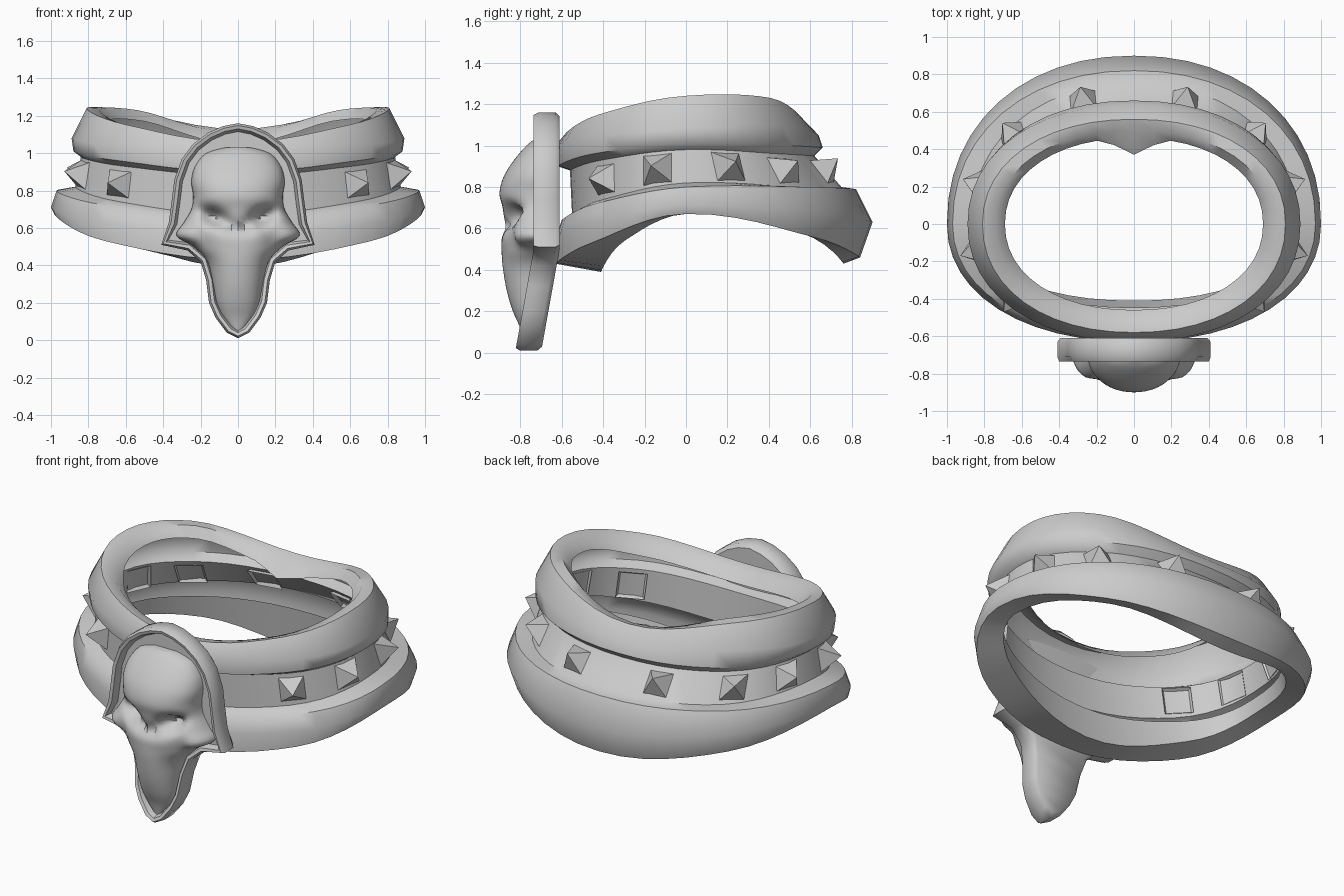
import bpy, math
from mathutils import Vector

if "Cube" in bpy.data.objects:
    bpy.data.objects.remove(bpy.data.objects["Cube"])

grey = bpy.data.materials.new("plain grey")
grey.diffuse_color = (0.6, 0.6, 0.6, 1)
grey.use_nodes = True
grey.node_tree.nodes["Principled BSDF"].inputs["Base Color"].default_value = grey.diffuse_color


def make(name, verts, faces, angle=40):
    me = bpy.data.meshes.new(name)
    me.from_pydata([tuple(v) for v in verts], [], faces)
    me.materials.append(grey)
    ob = bpy.data.objects.new(name, me)
    bpy.context.collection.objects.link(ob)
    bpy.ops.object.select_all(action='DESELECT')
    ob.select_set(True)
    bpy.context.view_layer.objects.active = ob
    bpy.ops.object.mode_set(mode='EDIT')
    bpy.ops.mesh.select_all(action='SELECT')
    bpy.ops.mesh.normals_make_consistent(inside=False)
    bpy.ops.object.mode_set(mode='OBJECT')
    bpy.ops.object.shade_smooth_by_angle(angle=math.radians(angle))
    return ob


def curve(vals, f):
    """Smooth interpolation through evenly spaced values, f from 0 to 1."""
    s = f * (len(vals) - 1)
    i = min(int(s), len(vals) - 2)
    t = s - i
    b, c = vals[i], vals[i + 1]
    a = vals[i - 1] if i else c
    d = vals[i + 2] if i + 2 < len(vals) else b
    return b + 0.5 * t * (c - a + t * (2*a - 5*b + 4*c - d + t * (3*(b - c) + d - a)))


# Belt rings, lip to underside: half width, front y, back y, z from front to back
RINGS = [
    (.69, .46, .46, .99, 1.06, 1.17, 1.17, 1.05),
    (.74, .52, .50, 1.05, 1.13, 1.23, 1.23, 1.11),
    (.81, .58, .56, 1.06, 1.15, 1.24, 1.23, 1.13),
    (.89, .63, .64, 1.00, 1.04, 1.08, 1.10, 1.05),
    (.88, .62, .66, .90, .96, 1.01, 1.00, .99),
    (.84, .56, .62, .88, .93, .98, .96, .95),
    (.87, .55, .75, .67, .74, .82, .80, .80),
    (.97, .60, .82, .64, .72, .80, .80, .79),
    (1.0, .63, .90, .55, .63, .71, .68, .63),
    (.98, .63, .84, .43, .53, .67, .56, .46),
    (.86, .41, .76, .39, .54, .67, .58, .43),
    (.85, .45, .72, .60, .68, .76, .72, .70)]


def ring_point(r, t):
    s, c = math.sin(t), math.cos(t)
    e = 2 / 2.15
    x = r[0] * math.copysign(abs(s) ** e, s)
    y = -math.copysign(abs(c) ** e, c) * (r[1] if c > 0 else r[2])
    f = abs((t + math.pi) % (2 * math.pi) - math.pi) / math.pi
    return Vector((x, y, curve(r[3:], f)))


N = 48
verts, faces = [], []
for k, r in enumerate(RINGS):
    for j in range(N):
        p = ring_point(r, 2 * math.pi * j / N)
        if k == 0 and p.y > 0:      # pointed notch at the back of the lip
            p.y -= 0.09 * max(0, 1 - abs(p.x) / 0.17)
        verts.append(p)
for k in range(len(RINGS) - 1):
    for j in range(N):
        a, b = k * N + j, k * N + (j + 1) % N
        faces.append((a, b, b + N, a + N))
make("belt", verts, faces, 50)

# Square pointed studs in the groove
for n, deg in enumerate((47, 106, 77, 132, 163)):
    for side in (1, -1):
        t = math.radians(deg) * side
        hi, lo = ring_point(RINGS[5], t), ring_point(RINGS[6], t)
        mid = (hi + lo) / 2
        along = ring_point(RINGS[5], t + .03) - ring_point(RINGS[5], t - .03)
        along.normalize()
        up = (hi - lo).normalized()
        out = along.cross(up)
        if out.x * mid.x + out.y * mid.y < 0:
            out = -out
        out.normalize()
        base = [mid - out * .02 + along * (.08 * u) + up * (.08 * v)
                for u, v in ((-1, -1), (1, -1), (1, 1), (-1, 1))]
        make("stud", base + [mid + out * .10],
             [(0, 1, 4), (1, 2, 4), (2, 3, 4), (3, 0, 4)], 20)

# Emblem backplate: half outline, mirrored, with raised rim and recessed field
half = [(0, 1.16), (.08, 1.145), (.16, 1.11), (.24, 1.05), (.30, .97), (.34, .86),
        (.355, .74), (.37, .63), (.41, .51), (.27, .48), (.20, .42), (.17, .32),
        (.155, .20), (.12, .12), (.06, .04), (0, .01)]
outline = half + [(-x, z) for x, z in half[-2:0:-1]]
M = len(outline)


def inset(d):
    res = []
    for i, (x, z) in enumerate(outline):
        (ax, az), (bx, bz) = outline[i - 1], outline[(i + 1) % M]
        n = Vector((az - bz, bx - ax)).normalized()
        res.append((x - n.x * d, z - n.y * d))
    return res


def shift(z):
    return -0.09 * min(1, max(0, (.5 - z) / .5))


flip = 1 if inset(.02)[0][1] < 1.16 else -1
verts, faces = [], []
layers = [(.02, -.61), (0, -.63), (0, -.71), (.012, -.735), (.03, -.73), (.045, -.69)]
for d, y in layers:
    verts += [(x, y + shift(z), z) for x, z in inset(d * flip)]
for k in range(len(layers) - 1):
    for i in range(M):
        a, b = k * M + i, k * M + (i + 1) % M
        faces.append((a, b, b + M, a + M))
for off in (0, (len(layers) - 1) * M):
    for i in range(len(half) - 1):       # strips joining left and right sides
        q = [off + i, off + i + 1, off + (M - i - 1) % M, off + (M - i) % M]
        q = list(dict.fromkeys(q))
        if len(q) > 2:
            faces.append(q)
make("emblem_plate", verts, faces, 45)

# Skull: stacked half sections (z, half width, front y)
SKULL = [(1.03, .07, -.73), (1.0, .17, -.77), (.93, .23, -.83), (.85, .25, -.88),
         (.77, .24, -.90), (.70, .25, -.885), (.63, .29, -.88), (.56, .33, -.89),
         (.50, .24, -.89), (.42, .165, -.885), (.30, .135, -.865), (.20, .115, -.835),
         (.12, .08, -.80), (.05, .025, -.78)]
ROWS, COLS = 52, 28
verts, faces = [], []
for i in range(ROWS + 1):
    z, w, yf = (curve([r[c] for r in SKULL], i / ROWS) for c in range(3))
    yb = -.67 + shift(z)
    for j in range(COLS + 1):
        u = math.pi * (j / COLS - .5)
        x = w * math.sin(u)
        y = yb + (yf - yb) * math.cos(u) ** .75
        # slanted eye sockets, nose hollow and side hollows under the brow
        ax = abs(x)
        ez = z - (.66 + .25 * (ax - .13))
        y += .11 * math.exp(-((ax - .13) / .065) ** 2 - (ez / .045) ** 2)
        y += .05 * math.exp(-((ax - .025) / .02) ** 2 - ((z - .60) / .035) ** 2)
        y += .03 * math.exp(-((ax - .19) / .05) ** 2 - ((z - .55) / .06) ** 2)
        verts.append((x, min(y, yb), z) if y < yb else (x, yb, z))
W = COLS + 1
for i in range(ROWS):
    for j in range(COLS):
        a = i * W + j
        faces.append((a, a + 1, a + 1 + W, a + W))
faces += [tuple(range(W)), tuple(range(ROWS * W, ROWS * W + W))]
make("skull", verts, faces, 50)
